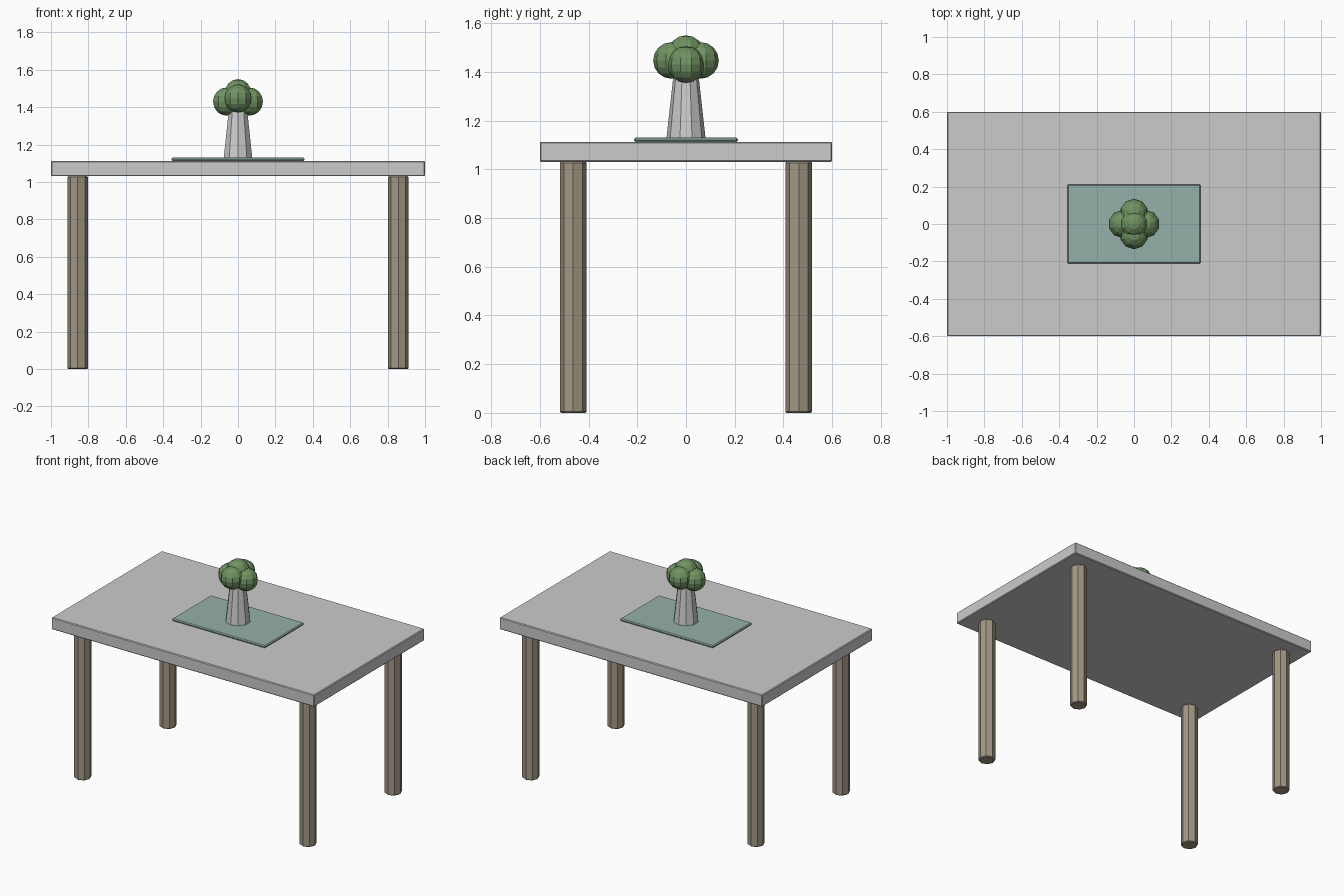
import bpy
import math

if "Cube" in bpy.data.objects:
    bpy.data.objects.remove(bpy.data.objects["Cube"])


def material(name, rgb):
    m = bpy.data.materials.new(name)
    m.diffuse_color = (*rgb, 1)
    m.use_nodes = True
    m.node_tree.nodes["Principled BSDF"].inputs["Base Color"].default_value = m.diffuse_color
    return m


wood = material("wood", (0.36, 0.31, 0.23))
cloth = material("cloth", (0.30, 0.44, 0.40))
leaf = material("leaf", (0.16, 0.29, 0.12))


def finish(name, mat=None, bevel=0):
    ob = bpy.context.object
    ob.name = name
    if mat:
        ob.data.materials.append(mat)
    if bevel:
        b = ob.modifiers.new("edge", 'BEVEL')
        b.width = bevel
        b.segments = 1
        b.limit_method = 'ANGLE'
        b.angle_limit = math.radians(60)
    return ob


def box(name, sx, sy, z0, z1, bevel, mat=None):
    bpy.ops.mesh.primitive_cube_add(size=1, location=(0, 0, (z0 + z1) / 2))
    bpy.context.object.scale = (sx, sy, z1 - z0)
    bpy.ops.object.transform_apply(location=False, rotation=False, scale=True)
    return finish(name, mat, bevel)


# Table top and cloth
box("table_top", 2.0, 1.2, 1.031, 1.113, 0.005)
box("table_mat", 0.71, 0.425, 1.113, 1.13, 0.006, cloth)

# Four octagonal legs
for sx, xn in ((-1, "left"), (1, "right")):
    for sy, yn in ((-1, "front"), (1, "back")):
        bpy.ops.mesh.primitive_cylinder_add(
            vertices=8, radius=0.055, depth=1.031,
            location=(sx * 0.857, sy * 0.463, 0.5155))
        finish(f"{yn}_{xn}_leg", wood, 0.005)

# Tapered ten-sided vase
bpy.ops.mesh.primitive_cone_add(vertices=10, radius1=0.08, radius2=0.05,
                                depth=0.27, location=(0, 0, 1.265))
finish("vase")

# Cluster of faceted foliage balls
balls = [(0.062, 0, 1.43), (-0.062, 0, 1.43),
         (0, 0.06, 1.447), (0, -0.06, 1.447), (0, 0, 1.475)]
for i, loc in enumerate(balls):
    bpy.ops.mesh.primitive_uv_sphere_add(segments=10, ring_count=8,
                                         radius=0.075, location=loc)
    finish(f"foliage_{i + 1}", leaf)
